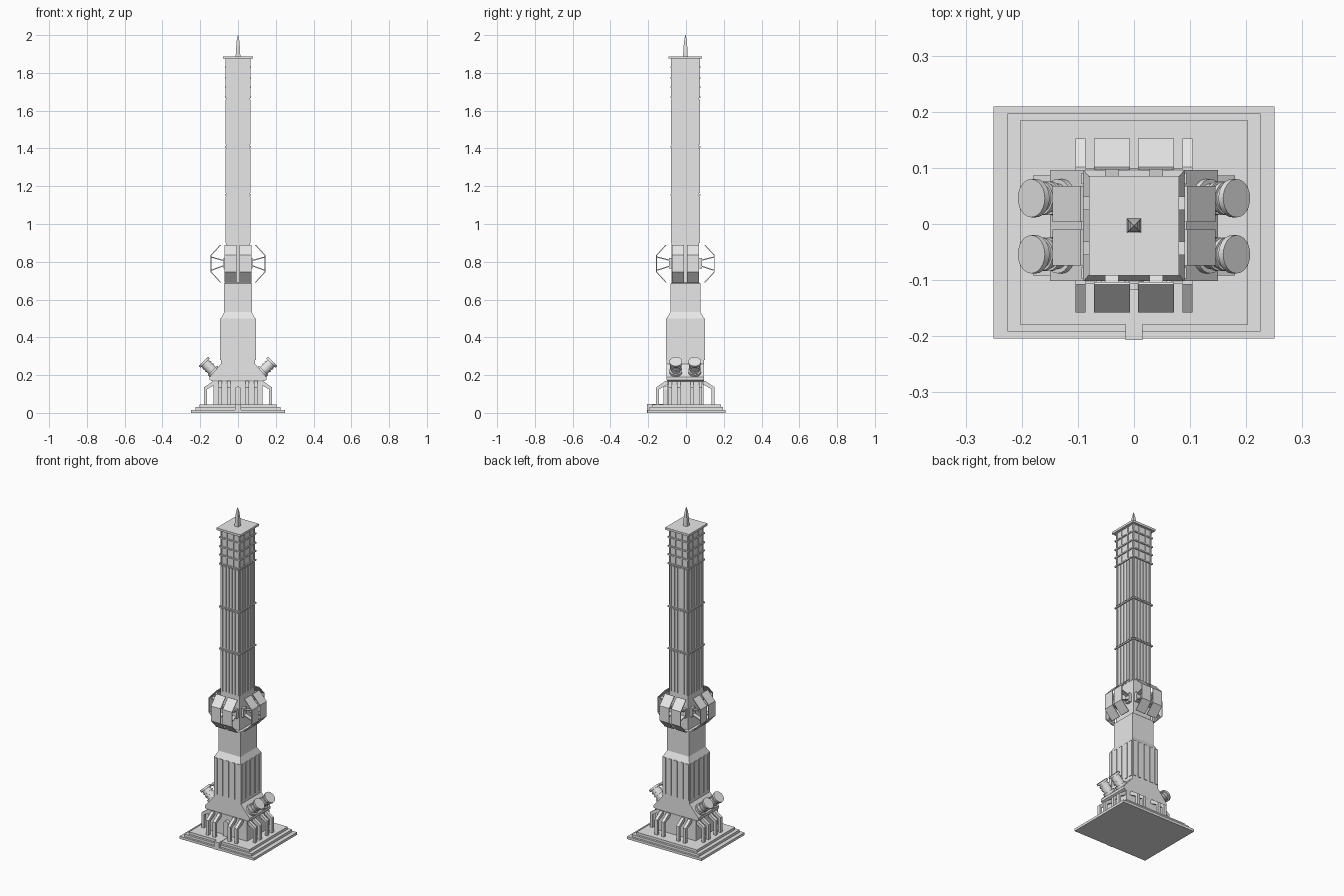
import bpy, bmesh, math
from mathutils import Vector, Matrix

if "Cube" in bpy.data.objects:
    bpy.data.objects.remove(bpy.data.objects["Cube"])

stone = bpy.data.materials.new("stone grey")
stone.use_nodes = True
GREY = (0.8, 0.8, 0.8, 1)
stone.diffuse_color = GREY
stone.node_tree.nodes["Principled BSDF"].inputs["Base Color"].default_value = GREY

CY = -0.003  # tower axis in y


def finish(bm, name):
    bmesh.ops.recalc_face_normals(bm, faces=bm.faces)
    me = bpy.data.meshes.new(name)
    bm.to_mesh(me)
    bm.free()
    me.materials.append(stone)
    ob = bpy.data.objects.new(name, me)
    bpy.context.collection.objects.link(ob)
    return ob


def add_box(bm, lo, hi, m=Matrix()):
    lo, hi = Vector(lo), Vector(hi)
    size = Matrix.Diagonal(hi - lo).to_4x4()
    bmesh.ops.create_cube(bm, size=1, matrix=m @ Matrix.Translation((lo + hi) / 2) @ size)


def loft(name, rows, cy=CY):
    """Stack of rectangles (z, half x, half y) joined into one solid."""
    bm = bmesh.new()
    rings = [[bm.verts.new((sx * hx, cy + sy * hy, z))
              for sx, sy in ((-1, -1), (1, -1), (1, 1), (-1, 1))] for z, hx, hy in rows]
    for a, b in zip(rings, rings[1:]):
        for i in range(4):
            bm.faces.new((a[i], a[i - 1], b[i - 1], b[i]))
    bm.faces.new(rings[0])
    bm.faces.new(rings[-1])
    return finish(bm, name)


def add_extruded(bm, pts, u0, u1, m):
    """Outline of (outward, z) points extruded sideways from u0 to u1."""
    a, b = [[bm.verts.new(m @ Vector((o, u, z))) for o, z in pts] for u in (u0, u1)]
    for i in range(len(pts)):
        bm.faces.new((a[i], a[i - 1], b[i - 1], b[i]))
    bm.faces.new(a)
    bm.faces.new(b)


# four sides: local x points outward, local y runs along the face
SIDES = [(Matrix.Translation((0, CY, 0)) @ Matrix.Rotation(k * math.pi / 2, 4, 'Z'), k % 2)
         for k in range(4)]

# stepped base
for i, (hx, hy) in enumerate(((0.25, 0.2065), (0.225, 0.1945), (0.203, 0.182))):
    loft(f"base_step_{i + 1}", [(i * 0.015, hx, hy), (i * 0.015 + 0.015, hx, hy)], 0.0025)

# tower masses
loft("lower_body", [(0.045, 0.13, 0.095), (0.165, 0.13, 0.095), (0.175, 0.15, 0.099),
                    (0.19, 0.15, 0.099), (0.26, 0.09, 0.099), (0.5, 0.09, 0.099),
                    (0.535, 0.073, 0.079), (0.685, 0.073, 0.079), (0.69, 0.063, 0.073)])
loft("shaft", [(0.68, 0.063, 0.073), (1.88, 0.063, 0.073)])
loft("roof_slab", [(1.875, 0.08, 0.0885), (1.888, 0.08, 0.0885)])
loft("spire", [(1.885, 0.0125, 0.0125), (1.93, 0.0105, 0.0105),
               (1.97, 0.007, 0.007), (2.0, 0.001, 0.001)])

# thin horizontal bands round the shaft
for i, z in enumerate((1.155, 1.41, 1.67, 1.725, 1.775, 1.83)):
    loft(f"shaft_band_{i + 1}", [(z - 0.004, 0.07, 0.08), (z + 0.004, 0.07, 0.08)])

# vertical ribs on the shaft and the body
ribs = bmesh.new()
for m, turned in SIDES:
    wall, half = (0.073, 0.063) if turned else (0.063, 0.073)
    for z0, z1 in ((0.9, 1.145), (1.165, 1.4), (1.42, 1.66)):
        for t in (-0.85, -0.5, -0.17, 0.17, 0.5, 0.85):
            u = t * half
            add_box(ribs, (wall - 0.01, u - 0.006, z0), (wall + 0.004, u + 0.006, z1), m)
    for t in (-0.92, -0.35, 0.35, 0.92):
        u = t * half
        add_box(ribs, (wall - 0.01, u - 0.004, 1.67), (wall + 0.004, u + 0.004, 1.875), m)
    wall, half = (0.099, 0.09) if turned else (0.09, 0.099)
    for t in (-0.85, -0.45, 0, 0.45, 0.85):
        u = t * half
        add_box(ribs, (wall - 0.01, u - 0.01, 0.28), (wall + 0.004, u + 0.01, 0.5), m)
finish(ribs, "wall_ribs")

# ring of bent shields held by spokes
shields, spokes = bmesh.new(), bmesh.new()
outer = [(0.095, 0.89), (0.145, 0.835), (0.145, 0.745), (0.095, 0.69)]
inner = [(o - 0.005, 0.79 + (z - 0.79) * 0.98) for o, z in reversed(outer)]
for m, turned in SIDES:
    shift = 0.01 if turned else 0.0
    bent = [(o + shift, z) for o, z in outer + inner]
    for s in (-1, 1):
        u0, u1 = sorted((s * 0.007, s * 0.071))
        add_extruded(shields, bent, u0, u1, m)
        c = s * 0.04
        add_box(spokes, (0.05, c - 0.015, 0.765), (0.078 + shift, c + 0.015, 0.82), m)
        for d in (-1, 1):
            z0, z1 = 0.793 + d * 0.012, 0.79 + d * 0.035
            add_extruded(spokes, [(0.07, z0 - 0.003), (0.142 + shift, z1 - 0.003),
                                  (0.142 + shift, z1 + 0.003), (0.07, z0 + 0.003)],
                         c - 0.012, c + 0.012, m)
finish(shields, "ring_shields")
finish(spokes, "ring_spokes")

# bent buttresses round the foot
butts = bmesh.new()
for m, turned in SIDES:
    foot = 0.155 if turned else 0.18
    wall = foot - 0.06
    arm = [(foot, 0.04), (foot, 0.135), (wall + 0.01, 0.17), (wall, 0.17), (wall, 0.15),
           (foot - 0.016, 0.125), (foot - 0.016, 0.04)]
    for u in (-0.095, -0.05, 0.05, 0.095) if turned else (-0.08, -0.035, 0.035, 0.08):
        add_extruded(butts, arm, u - 0.009, u + 0.009, m)
finish(butts, "buttresses")

# arched doorway and walkway at the front
door = bmesh.new()
arch = [(0.0165 * math.cos(a), 0.12 + 0.02 * math.sin(a))
        for a in (i * math.pi / 8 for i in range(9))]
to_front = Matrix.Rotation(math.pi / 2, 4, 'Z')
add_extruded(door, [(0.0165, 0.04)] + arch + [(-0.0165, 0.04)], 0.08, 0.118,
             Matrix.Diagonal((1, -1, 1, 1)))
add_box(door, (-0.0155, -0.2065, 0), (0.0155, -0.09, 0.047))
finish(door, "doorway")

# tilted flanged barrels, two on each side: (radius, start, end) along the axis
barrels = bmesh.new()
for s in (-1, 1):
    for y in (0.046, -0.054):
        tilt = (Matrix.Translation((s * 0.183, y, 0.272))
                @ Matrix.Rotation(s * math.pi / 4, 4, 'Y'))
        for r, a, b in ((0.026, -0.12, -0.005), (0.034, -0.012, 0), (0.03, -0.032, -0.024),
                        (0.03, -0.05, -0.042), (0.034, -0.088, -0.066)):
            bmesh.ops.create_cone(barrels, cap_ends=True, segments=24, radius1=r, radius2=r,
                                  depth=b - a,
                                  matrix=tilt @ Matrix.Translation((0, 0, (a + b) / 2)))
barrel_ob = finish(barrels, "side_barrels")
bpy.context.view_layer.objects.active = barrel_ob
barrel_ob.select_set(True)
bpy.ops.object.shade_smooth_by_angle(angle=math.radians(40))
